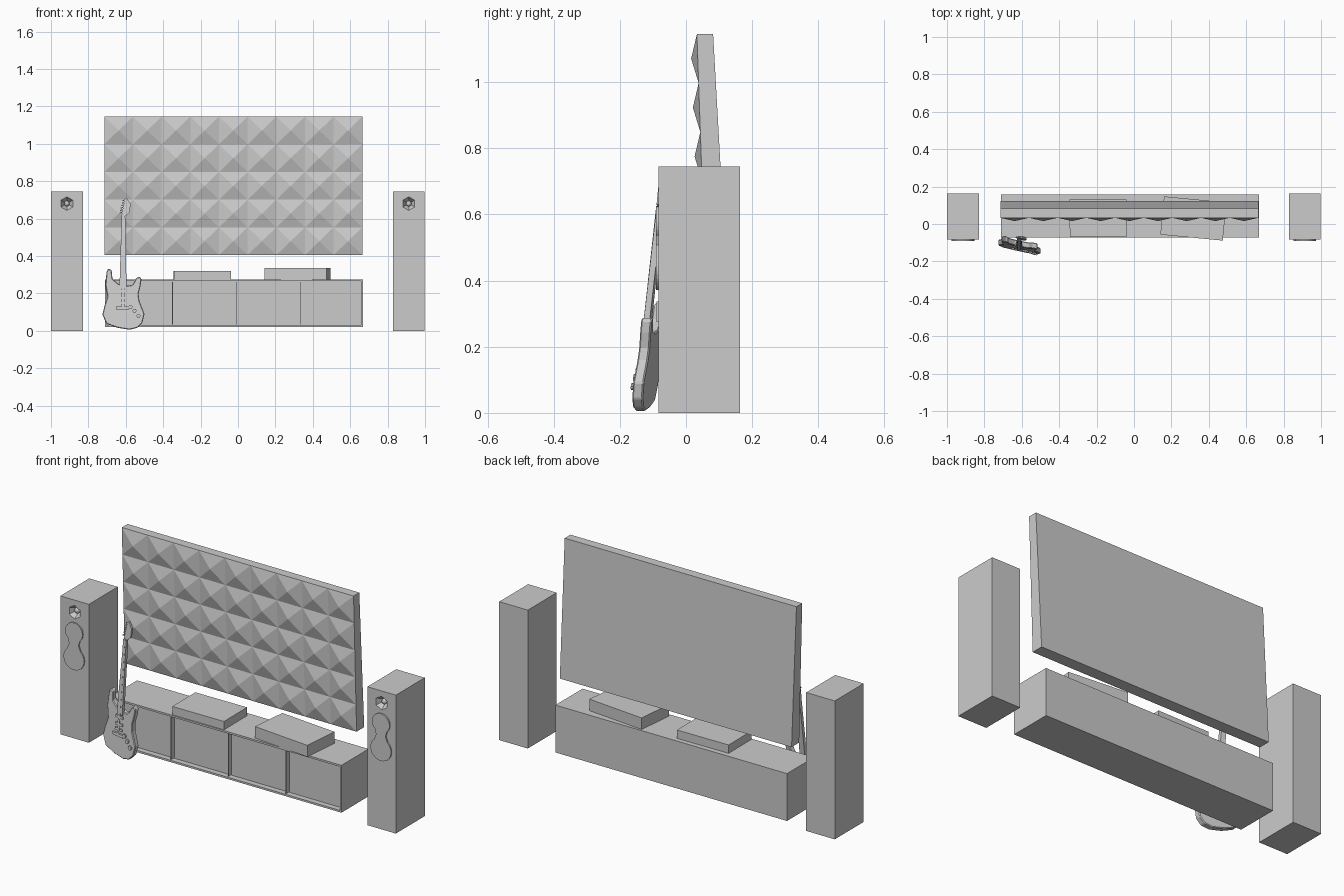
import bpy, bmesh, math
from math import sin, cos, radians

if "Cube" in bpy.data.objects:
    bpy.data.objects.remove(bpy.data.objects["Cube"])


def from_bmesh(name, bm):
    bmesh.ops.recalc_face_normals(bm, faces=bm.faces[:])
    me = bpy.data.meshes.new(name)
    bm.to_mesh(me)
    bm.free()
    ob = bpy.data.objects.new(name, me)
    bpy.context.collection.objects.link(ob)
    return ob


def box(name, x0, x1, y0, y1, z0, z1, turn=0):
    bpy.ops.mesh.primitive_cube_add(size=1, location=((x0 + x1) / 2, (y0 + y1) / 2, (z0 + z1) / 2),
                                    rotation=(0, 0, radians(turn)))
    ob = bpy.context.object
    ob.name = name
    ob.scale = (x1 - x0, y1 - y0, z1 - z0)
    return ob


def prism(name, outline, d0, d1, place):
    """Extrude an (x, z) outline from depth d0 to d1; place(x, z, d) gives the position."""
    bm = bmesh.new()
    a = [bm.verts.new(place(x, z, d0)) for x, z in outline]
    b = [bm.verts.new(place(x, z, d1)) for x, z in outline]
    bm.faces.new(a)
    bm.faces.new(b[::-1])
    n = len(a)
    for i in range(n):
        bm.faces.new((a[i], b[i], b[(i + 1) % n], a[(i + 1) % n]))
    return from_bmesh(name, bm)


def arc(cx, cz, r, a0, a1, n):
    return [(cx + r * cos(radians(a0 + (a1 - a0) * i / n)),
             cz + r * sin(radians(a0 + (a1 - a0) * i / n))) for i in range(n + 1)]


def upright(x, z, d):
    return (x, d, z)


# Tower speakers with hexagonal tweeter recess and figure-eight woofer plate
FRONT = -0.083
for side, cx in (("left", -0.915), ("right", 0.913)):
    cab = box(side + "_speaker", cx - 0.085, cx + 0.085, FRONT, 0.163, 0, 0.745)
    bpy.ops.mesh.primitive_cone_add(vertices=6, radius1=0.016, radius2=0.037, depth=0.03,
                                    location=(cx, FRONT + 0.0145, 0.68), rotation=(radians(90), 0, 0))
    cutter = bpy.context.object
    cutter.name = side + "_tweeter_cutter"
    cutter.hide_render = True
    cutter.display_type = 'WIRE'
    mod = cab.modifiers.new("tweeter_recess", 'BOOLEAN')
    mod.object = cutter
    mod.solver = 'EXACT'
    bpy.ops.mesh.primitive_uv_sphere_add(segments=10, ring_count=6, radius=0.015,
                                         location=(cx, FRONT + 0.025, 0.68))
    bpy.context.object.name = side + "_tweeter_dome"
    plate = (arc(cx, 0.573, 0.052, -48, 228, 22) + [(cx - 0.028, 0.508)]
             + arc(cx, 0.432, 0.061, 130, 410, 22) + [(cx + 0.028, 0.508)])
    prism(side + "_woofer_plate", plate, FRONT - 0.007, FRONT + 0.005, upright)

# Low cabinet: open front frame with thin dividers
X0, X1, Y0, Y1, Z0, Z1 = -0.712, 0.667, -0.073, 0.158, 0.02, 0.275
bm = bmesh.new()
bmesh.ops.create_cube(bm, size=1)
for v in bm.verts:
    v.co = (X1 if v.co.x > 0 else X0, Y1 if v.co.y > 0 else Y0, Z1 if v.co.z > 0 else Z0)
face = [f for f in bm.faces if f.calc_center_median().y < Y0 + 0.01]
bmesh.ops.inset_region(bm, faces=face, thickness=0.014)
inner = bmesh.ops.extrude_face_region(bm, geom=face)
bmesh.ops.delete(bm, geom=face, context='FACES_ONLY')
for v in inner["geom"]:
    if isinstance(v, bmesh.types.BMVert):
        v.co.y += 0.03
from_bmesh("cabinet", bm)
for i, x in enumerate((-0.35, -0.01, 0.335)):
    box("cabinet_divider_%d" % i, x - 0.002, x + 0.002, Y0 + 0.003, Y0 + 0.032, Z0 + 0.014, Z1 - 0.014)

# Two flat devices on the cabinet
box("left_device", -0.344, -0.038, -0.067, 0.131, 0.275, 0.32, 0.5)
box("right_device", 0.15, 0.485, -0.073, 0.132, 0.275, 0.337, -5.5)

# Screen: tilted slab whose front is a grid of pyramids
COLS, ROWS, TOP, BOT, L, R = 9, 5, 1.145, 0.405, -0.715, 0.665


def front_y(z):
    return 0.033 + 0.035 * (TOP - z)


def back_y(z):
    return 0.082 + 0.056 * (TOP - z)


bm = bmesh.new()
dx, dz = (R - L) / COLS, (TOP - BOT) / ROWS
g = [[bm.verts.new((L + i * dx, front_y(BOT + j * dz), BOT + j * dz)) for i in range(COLS + 1)]
     for j in range(ROWS + 1)]
for j in range(ROWS):
    for i in range(COLS):
        z = BOT + (j + 0.5) * dz
        tip = bm.verts.new((L + (i + 0.5) * dx, front_y(z) - 0.02, z))
        ring = [g[j][i], g[j][i + 1], g[j + 1][i + 1], g[j + 1][i]]
        for k in range(4):
            bm.faces.new((ring[k], ring[(k + 1) % 4], tip))
bl, br, tr, tl = [bm.verts.new((x, back_y(z), z)) for x, z in ((L, BOT), (R, BOT), (R, TOP), (L, TOP))]
bm.faces.new((bl, tl, tr, br))
bm.faces.new(g[0] + [br, bl])
bm.faces.new(g[-1] + [tr, tl])
bm.faces.new([row[0] for row in g] + [tl, bl])
bm.faces.new([row[-1] for row in g] + [tr, br])
from_bmesh("screen", bm)


# Guitar leaning on the cabinet; depth 0 is the body's front face
def lean(x, z, d):
    return (x, -0.148 + 0.11 * z - 0.2 * (x + 0.61) + d, z)


def bar(name, x, z, w, h, d0, d1, tilt=0.0):
    pts = [(x - w / 2, z - h / 2 - tilt), (x + w / 2, z - h / 2 + tilt),
           (x + w / 2, z + h / 2 + tilt), (x - w / 2, z + h / 2 - tilt)]
    return prism(name, pts, d0, d1, lean)


body = [(-.703, .316), (-.693, .332), (-.676, .326), (-.671, .278), (-.639, .251), (-.591, .241),
        (-.564, .246), (-.543, .283), (-.527, .289), (-.516, .278), (-.521, .241), (-.532, .198),
        (-.527, .16), (-.5, .091), (-.511, .043), (-.537, .016), (-.58, .006), (-.644, .016),
        (-.703, .037), (-.725, .086), (-.714, .134), (-.698, .182), (-.709, .246)]
ob = prism("guitar_body", body, 0, 0.032, lean)
bev = ob.modifiers.new("soft_edge", 'BEVEL')
bev.width = 0.004
bev.segments = 1
prism("guitar_neck", [(-.634, .225), (-.596, .225), (-.603, .617), (-.622, .617)], -0.008, 0.01, lean)
prism("guitar_headstock", [(-.623, .615), (-.6, .615), (-.578, .632), (-.575, .68), (-.596, .712),
                           (-.606, .703)], -0.004, 0.008, lean)
for i in range(6):
    t = i / 5
    bar("tuning_peg_%d" % i, -.626 + .017 * t, .632 + .066 * t, 0.016, 0.006, -0.001, 0.005, 0.002)
for i, (z, w) in enumerate(((.212, .05), (.175, .05), (.148, .05))):
    bar("pickup_%d" % i, -.617, z, w, .012, -0.006, 0.002)
bar("bridge", -.617, .122, .07, .014, -0.01, 0.002)
for i, (x, z) in enumerate(((-.575, .128), (-.553, .107), (-.532, .08))):
    prism("knob_%d" % i, arc(x, z, .011, 0, 315, 7), -0.01, 0.002, lean)
bar("strings", -.615, .37, .014, .49, -0.0105, -0.0095)
